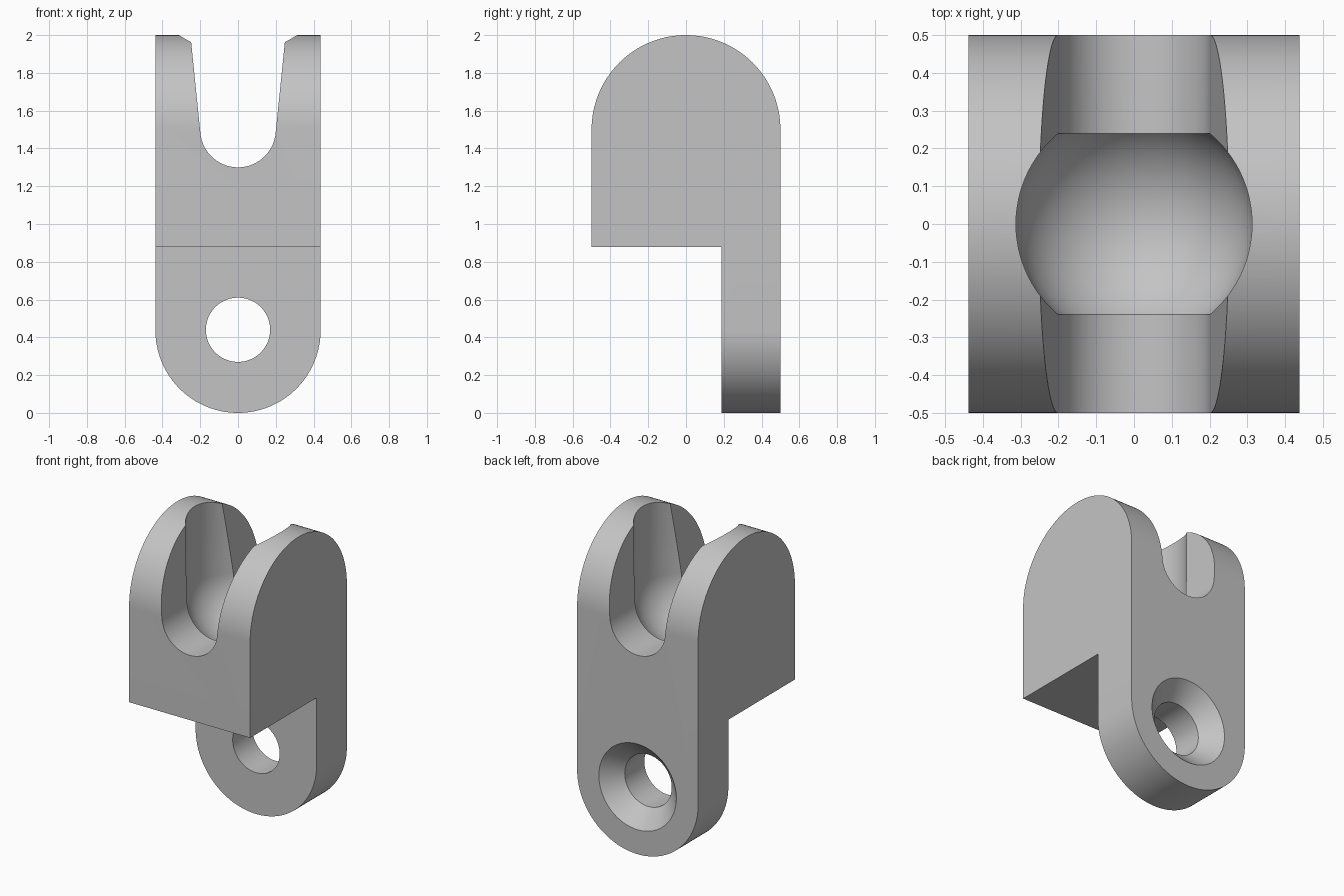
import bpy, bmesh
from math import pi, sin, cos, radians
from mathutils import Matrix, Vector

cube = bpy.data.objects.get("Cube")
if cube:
    bpy.data.objects.remove(cube)

HALF_W = 0.4375      # half width, also the lug radius
HALF_D = 0.5         # half depth, also the head radius
AXIS_Z = 1.5         # height of the head and socket centre

grey = bpy.data.materials.new("plain grey")
grey.use_nodes = True
colour = (0.55, 0.55, 0.55, 1)
grey.diffuse_color = colour
grey.node_tree.nodes["Principled BSDF"].inputs["Base Color"].default_value = colour


def arc(cx, cz, r, start, end, steps):
    """Points on a circular arc, angles in degrees."""
    angles = [radians(start + (end - start) * i / steps) for i in range(steps + 1)]
    return [(cx + r * cos(a), cz + r * sin(a)) for a in angles]


def finish(name, bm):
    bmesh.ops.remove_doubles(bm, verts=bm.verts, dist=1e-5)
    bmesh.ops.recalc_face_normals(bm, faces=bm.faces)
    mesh = bpy.data.meshes.new(name)
    bm.to_mesh(mesh)
    bm.free()
    mesh.materials.append(grey)
    ob = bpy.data.objects.new(name, mesh)
    bpy.context.collection.objects.link(ob)
    return ob


def prism(name, outline, axis, half):
    """Extrude an outline symmetrically along x or y."""
    bm = bmesh.new()
    place = (lambda u, v: (-half, u, v)) if axis == "x" else (lambda u, v: (u, -half, v))
    face = bm.faces.new([bm.verts.new(place(u, v)) for u, v in outline])
    out = bmesh.ops.extrude_face_region(bm, geom=[face])
    moved = [g for g in out["geom"] if isinstance(g, bmesh.types.BMVert)]
    shift = Vector((2 * half, 0, 0)) if axis == "x" else Vector((0, 2 * half, 0))
    bmesh.ops.translate(bm, verts=moved, vec=shift)
    return finish(name, bm)


def lathe(name, profile, matrix, steps=96):
    """Revolve a radius and height profile about local z."""
    bm = bmesh.new()
    verts = [bm.verts.new((r, 0, h)) for r, h in profile]
    edges = [bm.edges.new(pair) for pair in zip(verts, verts[1:])]
    bmesh.ops.spin(bm, geom=verts + edges, cent=(0, 0, 0), axis=(0, 0, 1),
                   angle=2 * pi, steps=steps)
    bm.transform(matrix)
    return finish(name, bm)


def combine(target, tool, operation):
    """Apply a boolean and discard its helper."""
    mod = target.modifiers.new("cut", "BOOLEAN")
    mod.operation, mod.object, mod.solver = operation, tool, "EXACT"
    bpy.context.view_layer.objects.active = target
    bpy.ops.object.modifier_apply(modifier=mod.name)
    bpy.data.objects.remove(tool)


# Body: round-topped head with a mounting lug at the back
side = [(-HALF_D, 0.877), (0.1875, 0.877), (0.1875, -0.1), (HALF_D, -0.1)]
side += arc(0, AXIS_Z, HALF_D, 0, 180, 64)
body = prism("clevis_bracket", side, "x", HALF_W)

# Rounded lower end
front = arc(0, HALF_W, HALF_W, 180, 360, 64) + [(HALF_W, 2.2), (-HALF_W, 2.2)]
combine(body, prism("lug_outline", front, "y", 0.7), "INTERSECT")

# Flared U-shaped slot
flare = 6
slot = arc(0, AXIS_Z, 0.2, 180 + flare, 360 - flare, 40)
rise = 0.7
x_top = slot[-1][0] + rise * sin(radians(flare))
slot += [(x_top, AXIS_Z + rise), (-x_top, AXIS_Z + rise)]
combine(body, prism("slot_cutter", slot, "y", 0.7), "DIFFERENCE")

# Ball socket open to the top
ball = arc(0, 0, 0.3125, -90, 0, 24) + [(0.3125, 0.7), (0, 0.7)]
ball[0] = (0, ball[0][1])
combine(body, lathe("socket_cutter", ball, Matrix.Translation((0, 0, AXIS_Z))), "DIFFERENCE")

# Screw hole, countersunk at the back
screw = [(0, -0.6), (0.17, -0.6), (0.17, -0.11), (0.28, 0), (0.33, 0.05), (0, 0.05)]
place = Matrix.Translation((0, HALF_D, 0.44)) @ Matrix.Rotation(-pi / 2, 4, "X")
combine(body, lathe("screw_cutter", screw, place), "DIFFERENCE")

# Smooth curves with crisp edges
bpy.ops.object.select_all(action="DESELECT")
body.select_set(True)
bpy.context.view_layer.objects.active = body
bpy.ops.object.shade_smooth_by_angle(angle=radians(25))
